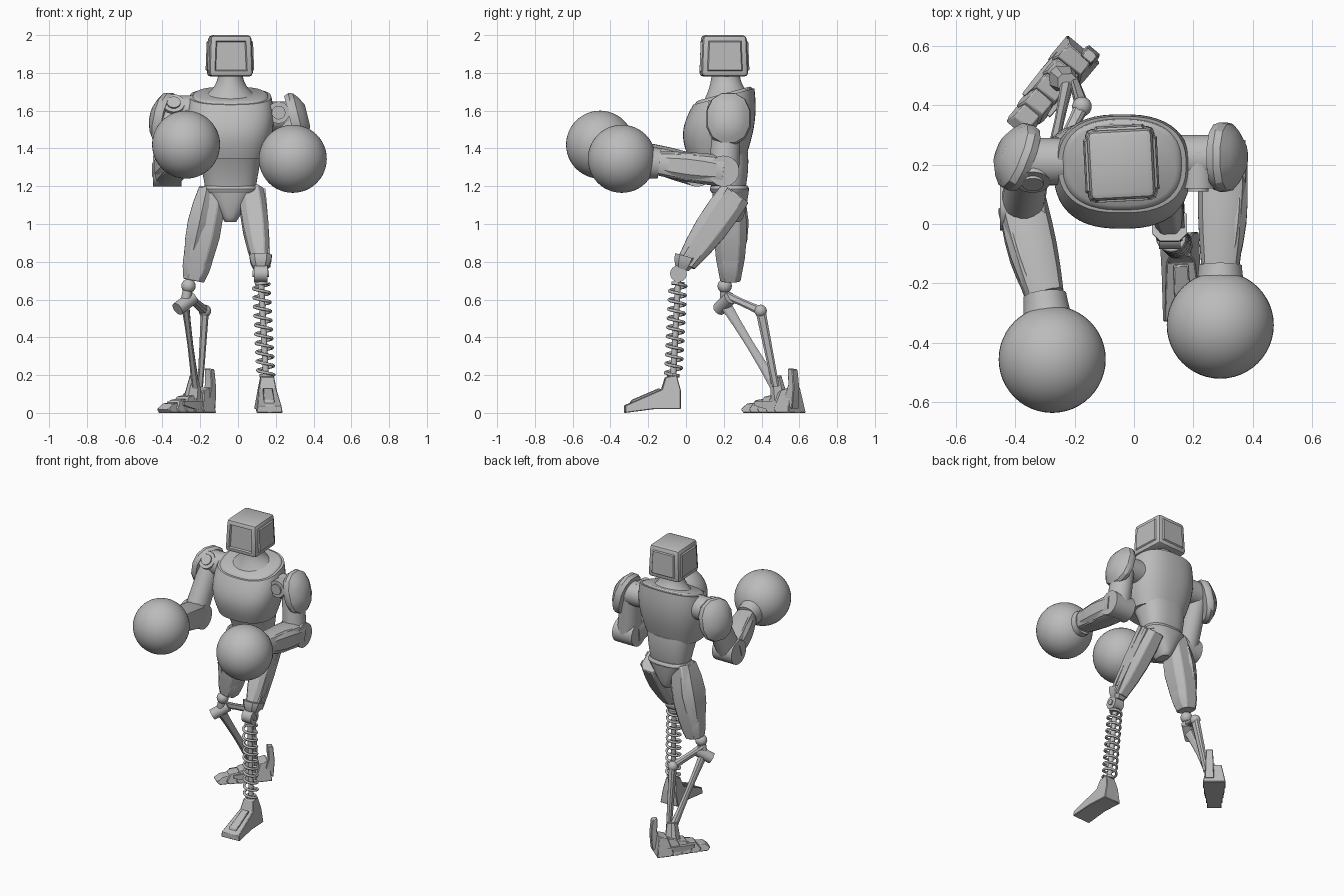
import bpy, bmesh, math
from mathutils import Vector, Matrix

old = bpy.data.objects.get("Cube")
if old:
    bpy.data.objects.remove(old, do_unlink=True)

metal = bpy.data.materials.new("plain grey")
metal.use_nodes = True
metal.diffuse_color = (.5, .5, .5, 1)
metal.node_tree.nodes["Principled BSDF"].inputs["Base Color"].default_value = metal.diffuse_color
parts = []
RIGHT_TO_LEFT = Vector((1, 0, 0))
FORWARD = Vector((0, -1, 0))
UP = Vector((0, 0, 1))


def finish(name, bm, bevel=0):
    """Turn a bmesh into a named grey object."""
    bmesh.ops.recalc_face_normals(bm, faces=bm.faces)
    mesh = bpy.data.meshes.new(name)
    bm.to_mesh(mesh)
    bm.free()
    obj = bpy.data.objects.new(name, mesh)
    bpy.context.collection.objects.link(obj)
    mesh.materials.append(metal)
    if bevel:
        modifier = obj.modifiers.new("bevel", "BEVEL")
        modifier.width, modifier.segments, modifier.limit_method = bevel, 1, "ANGLE"
    parts.append(obj)


def skin(name, rings, bevel=0):
    """Bridge equal rings of points and cap both ends."""
    bm = bmesh.new()
    loops = [[bm.verts.new(point) for point in ring] for ring in rings]
    count = len(loops[0])
    for low, high in zip(loops, loops[1:]):
        for i in range(count):
            j = (i + 1) % count
            bm.faces.new((low[i], low[j], high[j], high[i]))
    bm.faces.new(loops[0])
    bm.faces.new(loops[-1])
    finish(name, bm, bevel)


def oval(sides, square):
    """Unit superellipse; a higher square value gives boxier corners."""
    points = []
    for i in range(sides):
        angle = (i + .5) / sides * math.tau
        c, s = math.cos(angle), math.sin(angle)
        points.append((math.copysign(abs(c) ** (2 / square), c),
                       math.copysign(abs(s) ** (2 / square), s)))
    return points


def limb(name, start, end, width, depth=None, taper=1, bulge=0,
         sides=8, square=3, steps=4, ref=RIGHT_TO_LEFT, bevel=0):
    """Tapered, bulging bar; width is measured along ref, depth across it."""
    start, end = Vector(start), Vector(end)
    along = (end - start).normalized()
    across = (ref - along * ref.dot(along)).normalized()
    other = along.cross(across)
    rings = []
    for i in range(steps + 1):
        t = i / steps
        scale = 1 + (taper - 1) * t + bulge * math.sin(math.pi * t)
        rings.append([start.lerp(end, t) + across * c * width * scale
                      + other * s * (depth or width) * scale for c, s in oval(sides, square)])
    skin(name, rings, bevel)


def rod(name, start, end, radius, ref=UP + RIGHT_TO_LEFT / 3 + FORWARD / 5):
    limb(name, start, end, radius, sides=24, square=2, steps=1, ref=ref)


def body(name, rule, sides=48, square=2.5, steps=14):
    """Torso shell; rule(t) gives height, centre y, half width, half depth and tilt."""
    rings = []
    for i in range(steps + 1):
        z, y, width, depth, tilt = rule(i / steps)
        rings.append([(c * width - .04, y + s * depth, z + tilt * s * depth)
                      for c, s in oval(sides, square)])
    skin(name, rings)


def prism(name, outline, bottom, top, place):
    """Side outline of (y, z) points, narrowing from bottom to top half width."""
    peak = max(z for y, z in outline)
    skin(name, [[place @ Vector((side * (bottom + (top - bottom) * z / peak), y, z))
                 for y, z in outline] for side in (-1, 1)], bevel=.004)


def ball(name, centre, radius, segments=48):
    bm = bmesh.new()
    bmesh.ops.create_uvsphere(bm, u_segments=segments, v_segments=segments // 2, radius=radius,
                              matrix=Matrix.Translation(centre))
    finish(name, bm)


# Head: chamfered box, recessed face, raised panels on the other sides
bm = bmesh.new()
bmesh.ops.create_cube(bm, size=1)
for vert in bm.verts:
    shrink = .93 if vert.co.z > 0 else 1
    vert.co = vert.co * Vector((1, 1, 1)).length / math.sqrt(3)
    vert.co.x *= .235 * shrink
    vert.co.y *= .25 * shrink
    vert.co.z *= .22
bmesh.ops.bevel(bm, geom=bm.edges[:], offset=.022, segments=2, profile=.5, affect="EDGES")
bm.normal_update()
for facing in (FORWARD, -FORWARD, RIGHT_TO_LEFT, -RIGHT_TO_LEFT):
    panel = max(bm.faces, key=lambda face: face.normal.dot(facing) * face.calc_area())
    bmesh.ops.inset_individual(bm, faces=[panel], thickness=.012, depth=0)
    bmesh.ops.inset_individual(bm, faces=[panel], thickness=.008,
                               depth=-.012 if facing is FORWARD else .008)
bmesh.ops.transform(bm, verts=bm.verts, matrix=Matrix.Translation((-.043, .2, 1.89))
                    @ Matrix.Rotation(math.radians(3), 4, "Z"))
finish("head", bm)

# Torso
body("neck", lambda t: (1.65 + .15 * t, .21, .065 + .11 * (1 - t) ** 2.2,
                        .075 + .06 * (1 - t) ** 2, .25 * (1 - t)), square=2)
body("chest", lambda t: (1.345 + .33 * t, .165 + .035 * t * t, .18 + .05 * math.sin(math.pi * t * .75),
                         .15 + .04 * math.sin(math.pi * t * .9), .27 * t))
body("collar", lambda t: (1.66 + .03 * t, .2, .18 + .02 * math.sin(math.pi * t),
                          .137 + .016 * math.sin(math.pi * t), .27), steps=6)
body("belly", lambda t: (1.18 + .2 * t, .225 - .03 * t * t, .132 + .035 * t, .088 + .045 * t, 0))
body("belt", lambda t: (1.165 + .04 * t, .23, .136 + .01 * math.sin(math.pi * t),
                        .094 + .01 * math.sin(math.pi * t), 0), steps=4)
body("pelvis", lambda t: (1.01 + .17 * t, .235, .03 + .11 * t, .05 + .05 * math.sqrt(t), 0), sides=16)


# Boxing arms, described by their joints
def boxing_arm(side, sign, shoulder, elbow, wrist, glove, hub, hub_aim, pad, pad_facing):
    shoulder, elbow, wrist, hub, pad = map(Vector, (shoulder, elbow, wrist, hub, pad))
    aim, out = Vector(hub_aim).normalized(), Vector(pad_facing).normalized()
    outward = RIGHT_TO_LEFT * sign
    rod(side + "_shoulder_axle", shoulder - outward * .13, shoulder, .08)
    rod(side + "_shoulder_hub", hub - aim * .12, hub, .058)
    rod(side + "_shoulder_bolt", hub, hub + aim * .01, .036)
    limb(side + "_shoulder_pad", pad - out * .04, pad + out * .055, .135, .112,
         taper=.45, bulge=.3, sides=12, square=2.3, ref=UP)
    limb(side + "_upper_arm", shoulder, elbow, .068, .074, taper=1.1, sides=20, square=2)
    rod(side + "_elbow", elbow - outward * .075, elbow + outward * .075, .082)
    limb(side + "_forearm", elbow, wrist, .084, taper=.78, bulge=.08, sides=12)
    limb(side + "_forearm_guard", elbow.lerp(wrist, .1) + outward * .03, wrist + outward * .015,
         .055, .065, taper=.85, bulge=.25)
    limb(side + "_glove_cuff", wrist, glove, .073, .08, taper=2, bulge=-.25, sides=24, square=2, steps=8)
    ball(side + "_glove", glove, .18)


boxing_arm("left", 1, shoulder=(.27, .22, 1.57), elbow=(.3, .2, 1.28), wrist=(.29, -.14, 1.32),
           glove=(.29, -.34, 1.345), hub=(.215, .12, 1.59), hub_aim=FORWARD,
           pad=(.315, .225, 1.56), pad_facing=(1, 0, .25))
boxing_arm("right", -1, shoulder=(-.35, .21, 1.6), elbow=(-.375, .06, 1.28), wrist=(-.3, -.24, 1.37),
           glove=(-.275, -.455, 1.42), hub=(-.34, .14, 1.64), hub_aim=(0, -.8, .6),
           pad=(-.4, .23, 1.56), pad_facing=(-.9, .35, .2))

# Left leg: angular thigh, knee hinge, spring shin and wedge foot
hip, knee, hinge = Vector((.07, .26, 1.16)), Vector((.12, 0, .79)), Vector((.12, -.04, .737))
limb("left_thigh", hip, knee, .07, .09, taper=.62, bulge=.2, bevel=.005)
slope = (knee - hip).normalized().cross(RIGHT_TO_LEFT)
for shift in (RIGHT_TO_LEFT * .065 + slope * .035, RIGHT_TO_LEFT * .065 - slope * .035, -RIGHT_TO_LEFT * .06):
    limb("left_thigh_rib", hip + shift, knee + shift * .7, .014, .022, taper=.6, bulge=.3, sides=4, square=2)
limb("left_knee_cap", knee + UP * .04, knee + FORWARD * .02 - UP * .03, .062, taper=.6, bulge=.1)
rod("left_knee_hinge", hinge - RIGHT_TO_LEFT * .036, hinge + RIGHT_TO_LEFT * .036, .044)
rod("left_knee_pin", hinge - RIGHT_TO_LEFT * .043, hinge + RIGHT_TO_LEFT * .043, .018)
foot = Vector((.148, -.068, .19))
rod("left_shin_rod", hinge, foot, .016)
for t in (.08, .97):
    rod("left_spring_seat", hinge.lerp(foot, t), hinge.lerp(foot, t + .03), .034)

curve = bpy.data.curves.new("left_shin_spring", "CURVE")
curve.dimensions, curve.bevel_depth, curve.bevel_resolution = "3D", .008, 2
coil = curve.splines.new("POLY")
turns, steps = 10, 20
coil.points.add(turns * steps)
for i, point in enumerate(coil.points):
    angle = i / steps * math.tau
    centre = hinge.lerp(foot, .1 + .88 * i / (turns * steps))
    offset = Vector((math.cos(angle), math.sin(angle), 0)) * .043
    point.co = (*(centre + offset), 1)
curve.materials.append(metal)
bpy.context.collection.objects.link(bpy.data.objects.new("left_shin_spring", curve))

stand = Matrix.Translation((.15, 0, 0)) @ Matrix.Rotation(math.radians(3), 4, "Z")
prism("left_foot", [(-.325, 0), (-.325, .04), (-.13, .125), (-.11, .19), (-.05, .2),
                    (-.03, .12), (-.03, .02), (-.17, .02)], .07, .034, stand)
prism("left_foot_plate", [(-.3, .045), (-.29, .068), (-.14, .132), (-.13, .11)], .03, .025, stand)

# Right leg: armoured thigh with knee guard
hip, knee = Vector((-.135, .235, 1.19)), Vector((-.235, .235, .7))
limb("right_thigh", hip, knee, .072, .07, taper=.8, bulge=.42, bevel=.005)
limb("right_thigh_plate", hip + FORWARD * .01 - RIGHT_TO_LEFT * .03, hip.lerp(knee, .75) - RIGHT_TO_LEFT * .035,
     .045, .068, bulge=.5, sides=6)
limb("right_knee_guard", hip.lerp(knee, .72), knee, .083, .075, taper=.7, bulge=.08, bevel=.004)

# Right shin: ball joint, hinge barrel and twin struts
joint = Vector((-.262, .205, .672))
pivot = Vector((-.28, .205, .58))
bend = Vector((-.175, .395, .54))
ankle = Vector((-.225, .475, .14))
barrel = Vector((.04, .03, .03))
ball("right_knee_ball", joint, .038, 24)
rod("right_knee_post", joint, pivot, .026)
rod("right_knee_hinge", pivot - barrel, pivot + barrel, .036)
limb("right_rear_link", (joint + pivot) / 2, bend, .025, bulge=-.2)
ball("right_rear_joint", bend, .033, 24)
limb("right_rear_strut", bend, ankle + RIGHT_TO_LEFT * .025, .022, .028, taper=.7)
limb("right_front_strut", pivot, ankle, .022, .032, bulge=-.3)

# Right foot: overlapping plates along a turned foot, side fins and heel spur
turned = Matrix.Translation((-.265, .475, 0)) @ Matrix.Rotation(math.radians(-40), 4, "Z")
for i in range(5):
    y, height, width = .1 - .062 * i, .135 - .02 * i, .072 - .006 * i
    prism("right_foot_plate", [(y + .05, 0), (y + .03, height), (y - .025, height * .9),
                               (y - .06, .02), (y - .04, 0)], width, width * .65, turned)
for side in (-1, 1):
    limb("right_foot_fin", turned @ Vector((side * .045, .1, .03)), turned @ Vector((side * .055, -.1, .05)),
         .02, .036, taper=.4, bulge=.2, sides=4, square=2)
prism("right_heel_spur", [(.1, .06), (.13, .15), (.125, .235), (.16, .23), (.17, .13), (.16, .02)],
      .03, .022, turned @ Matrix.Translation(RIGHT_TO_LEFT * .03))
limb("right_ankle", ankle + UP * .05, turned @ Vector((0, .03, .05)), .032, taper=1.6)

# Smooth the rounded parts and keep hard edges
for obj in parts:
    obj.select_set(True)
bpy.context.view_layer.objects.active = parts[0]
bpy.ops.object.shade_smooth_by_angle(angle=math.radians(32))
